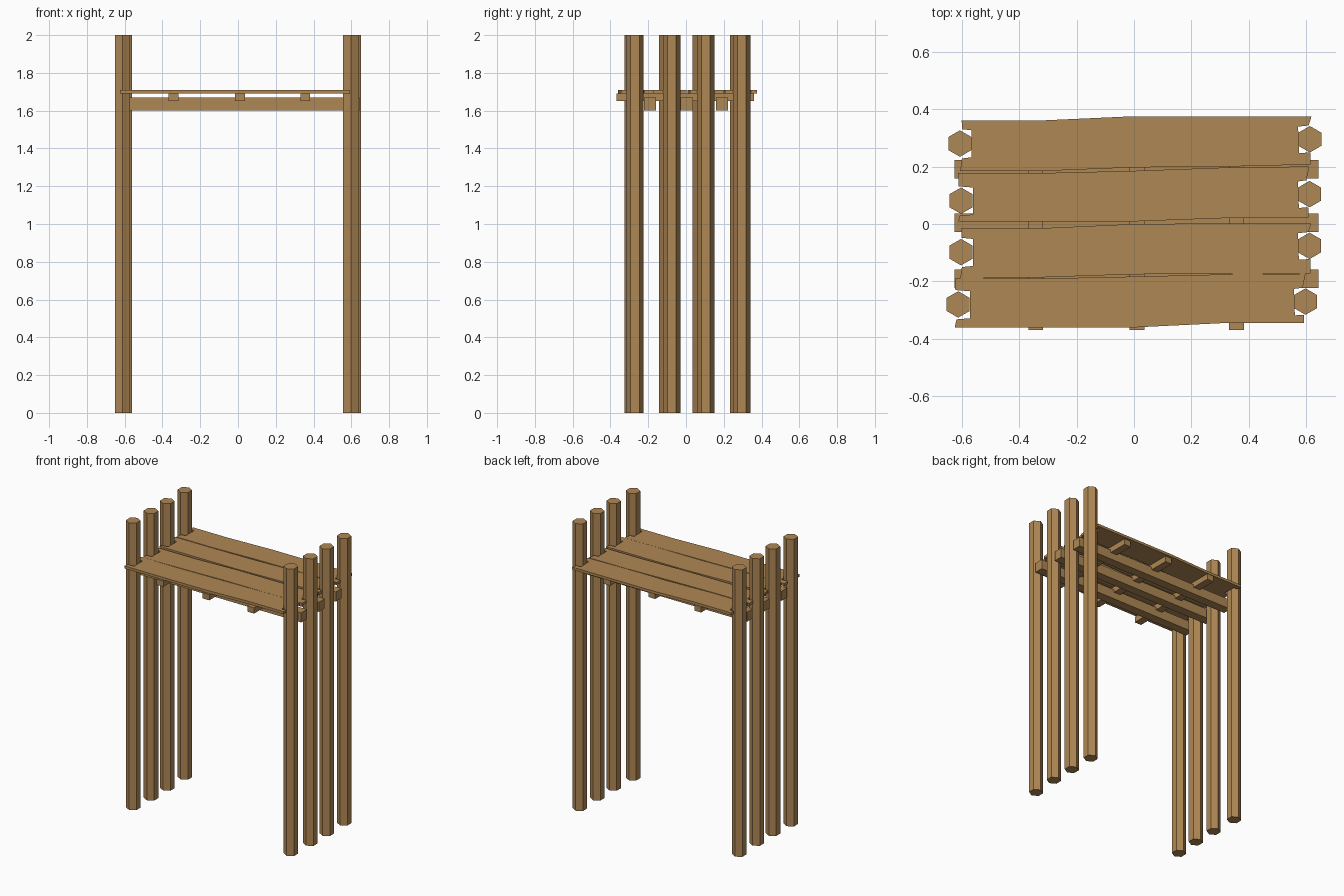
import bpy, bmesh, math

if "Cube" in bpy.data.objects:
    bpy.data.objects.remove(bpy.data.objects["Cube"])

wood = bpy.data.materials.new("wood")
wood.diffuse_color = (0.43, 0.245, 0.09, 1)
wood.use_nodes = True
wood.node_tree.nodes["Principled BSDF"].inputs["Base Color"].default_value = wood.diffuse_color


def finish(name, bm):
    bmesh.ops.recalc_face_normals(bm, faces=bm.faces)
    me = bpy.data.meshes.new(name)
    bm.to_mesh(me)
    bm.free()
    ob = bpy.data.objects.new(name, me)
    me.materials.append(wood)
    bpy.context.collection.objects.link(ob)


def prism(name, outline, z0, z1):
    """Extrude a flat outline from z0 to z1."""
    bm = bmesh.new()
    face = bm.faces.new([bm.verts.new((x, y, z0)) for x, y in outline])
    ext = bmesh.ops.extrude_face_region(bm, geom=[face])["geom"]
    for v in ext:
        if isinstance(v, bmesh.types.BMVert):
            v.co.z = z1
    finish(name, bm)


def bar(name, x0, x1, y0, y1, z0, z1):
    prism(name, [(x0, y0), (x1, y0), (x1, y1), (x0, y1)], z0, z1)


# Hexagonal posts, back to front
left = [(-0.606, 0.28), (-0.602, 0.081), (-0.602, -0.098), (-0.612, -0.28)]
right = [(0.612, 0.295), (0.611, 0.104), (0.611, -0.076), (0.597, -0.27)]
R = 0.046
for side, posts in (("left", left), ("right", right)):
    for i, (cx, cy) in enumerate(posts):
        angles = [math.radians(30 + 60 * k) for k in range(6)]
        prism(f"{side}_post_{i + 1}",
              [(cx + R * math.cos(a), cy + R * math.sin(a)) for a in angles], 0, 2)

# Long beams running between the post rows
for i, y in enumerate((-0.19, 0.004, 0.19)):
    bar(f"long_beam_{i + 1}", -0.625, 0.643, y - 0.032, y + 0.032, 1.602, 1.669)

# Short joists lying across the beams
for i, x in enumerate((-0.342, 0.011, 0.356)):
    bar(f"joist_{i + 1}", x - 0.026, x + 0.026, -0.369, 0.36, 1.65, 1.69)

# Uneven planks: back edge, front edge (y at each x station),
# and end corners x: left back, left front, right back, right front
planks = [
    ((0.36, 0.36, 0.375, 0.375, 0.375), (0.184, 0.184, 0.197, 0.2, 0.207),
     (-0.60, -0.605, 0.618, 0.615)),
    ((0.177, 0.177, 0.185, 0.197, 0.2), (0.008, 0.008, 0.009, 0.021, 0.022),
     (-0.612, -0.612, 0.61, 0.607)),
    ((-0.015, -0.015, 0.0, 0.002, 0.002), (-0.19, -0.186, -0.175, -0.174, -0.172),
     (-0.602, -0.605, 0.617, 0.615)),
    ((-0.19, -0.19, -0.183, -0.175, -0.173), (-0.36, -0.36, -0.36, -0.344, -0.344),
     (-0.624, -0.624, 0.597, 0.592)),
]
for i, (back, front, (lb, lf, rb, rf)) in enumerate(planks):
    (lx, ly), (rx, ry) = left[i], right[i]
    n = 0.048                                   # half width of post notch
    li, ri = lx + 0.041, rx - 0.041             # notch depth
    mids = (-0.33, 0.0, 0.33)
    outline = list(zip((lb, *mids, rb), back))
    outline += [(rb - 0.01, ry + n), (ri, ry + n - 0.004),
                (ri + 0.004, ry - n), (rf, ry - n + 0.002)]
    outline += list(zip((rf, *mids[::-1], lf), front[::-1]))
    outline += [(lf + 0.006, ly - n - 0.004), (li, ly - n),
                (li, ly + n - 0.002), (lb + 0.002, ly + n + 0.002)]
    prism(f"plank_{i + 1}", outline, 1.692, 1.71)
